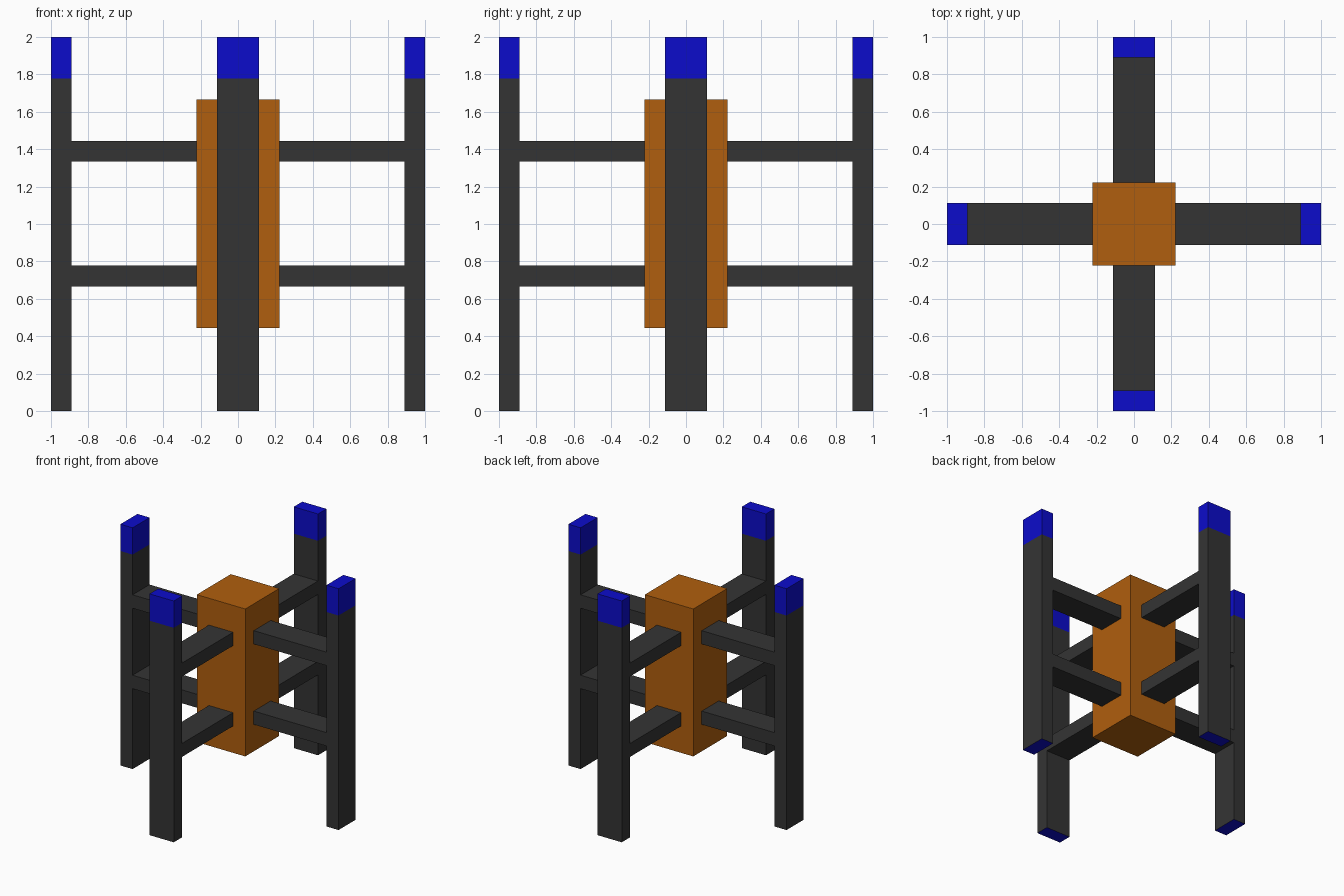
import bpy
import bmesh
from mathutils import Matrix, Vector

if "Cube" in bpy.data.objects:
    bpy.data.objects.remove(bpy.data.objects["Cube"])

U = 1 / 9  # base grid unit of the model


def material(name, rgb):
    m = bpy.data.materials.new(name)
    m.diffuse_color = (*rgb, 1)
    m.use_nodes = True
    m.node_tree.nodes["Principled BSDF"].inputs["Base Color"].default_value = m.diffuse_color
    return m


DARK = material("dark grey", (0.034, 0.034, 0.034))
BLUE = material("blue", (0.0037, 0.0037, 0.60))
ORANGE = material("orange", (0.434, 0.114, 0.0044))


def box(name, lo, hi, mats, turn=0, cut_z=None):
    """Box between two corners (in units), turned in quarter steps about z."""
    lo, hi = Vector(lo) * U, Vector(hi) * U
    bm = bmesh.new()
    bmesh.ops.create_cube(bm, size=1)
    bmesh.ops.scale(bm, vec=hi - lo, verts=bm.verts)
    bmesh.ops.translate(bm, vec=(lo + hi) / 2, verts=bm.verts)
    if cut_z is not None:
        bmesh.ops.bisect_plane(bm, geom=bm.verts[:] + bm.edges[:] + bm.faces[:],
                               plane_co=(0, 0, cut_z * U), plane_no=(0, 0, 1))
        # blue above the cut and on the underside
        bm.normal_update()
        for f in bm.faces:
            if f.calc_center_median().z > cut_z * U or f.normal.z < -0.5:
                f.material_index = 1
    quarter = [Matrix(((1, 0), (0, 1))), Matrix(((0, -1), (1, 0))),
               Matrix(((-1, 0), (0, -1))), Matrix(((0, 1), (-1, 0)))][turn]
    bm.transform(quarter.to_4x4())
    me = bpy.data.meshes.new(name)
    bm.to_mesh(me)
    bm.free()
    for m in mats:
        me.materials.append(m)
    ob = bpy.data.objects.new(name, me)
    bpy.context.collection.objects.link(ob)
    return ob


# Central body
box("central_body", (-2, -2, 4), (2, 2, 15), [ORANGE])

# Four posts with blue tips, each held by two arms
for turn, side in enumerate(("right", "back", "left", "front")):
    box(f"{side}_post", (8, -1, 0), (9, 1, 18), [DARK, BLUE], turn, cut_z=16)
    for level, z in (("lower", 6), ("upper", 12)):
        box(f"{side}_{level}_arm", (2, -1, z), (8, 1, z + 1), [DARK], turn)
